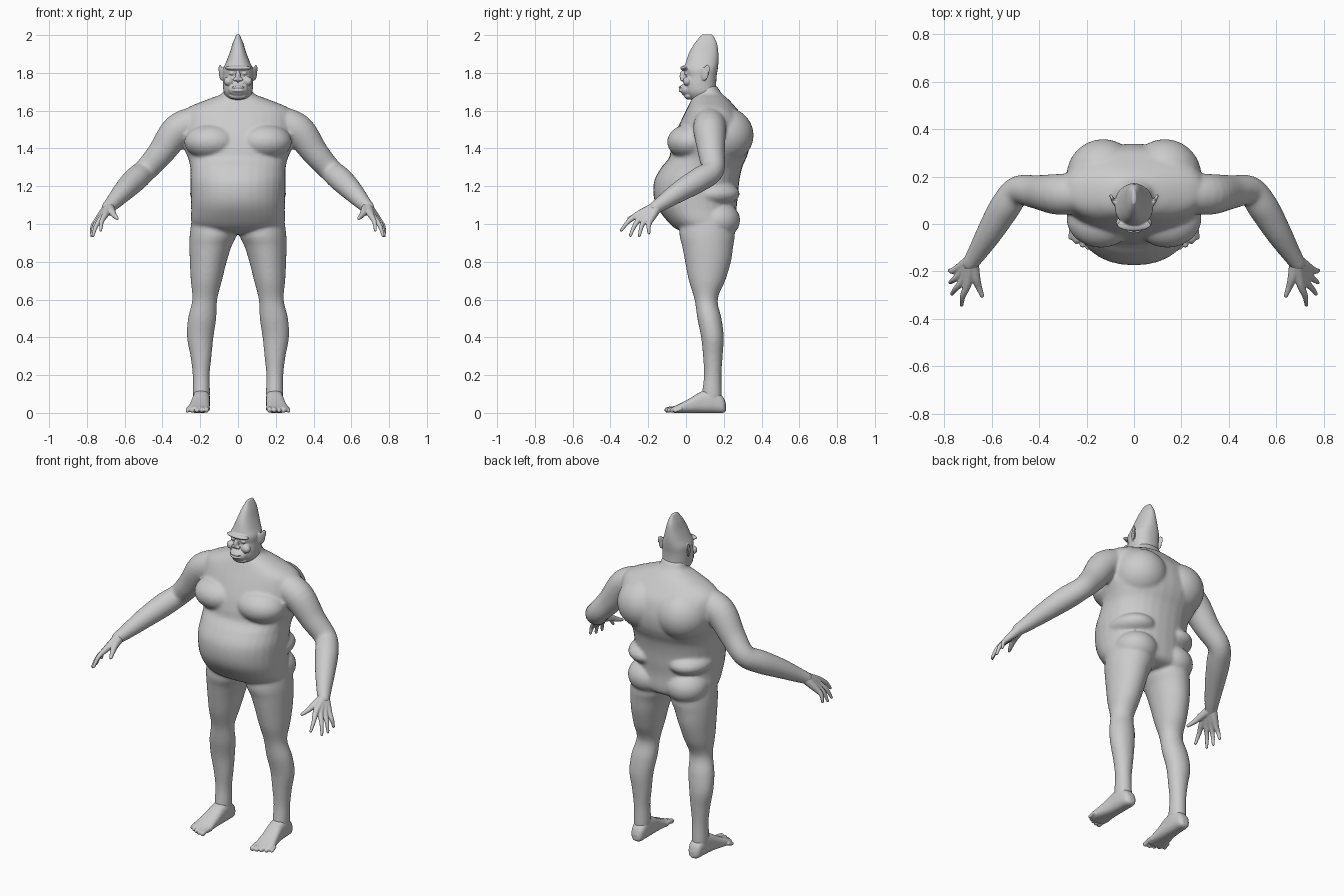
import bpy, bmesh, math
from mathutils import Vector, Matrix

cube = bpy.data.objects.get("Cube")
if cube:
    bpy.data.objects.remove(cube)

clay = bpy.data.materials.new("grey clay")
clay.use_nodes = True
GREY = (0.6, 0.6, 0.6, 1)
clay.diffuse_color = GREY
bsdf = clay.node_tree.nodes["Principled BSDF"]
bsdf.inputs["Base Color"].default_value = GREY
bsdf.inputs["Roughness"].default_value = 0.7
SEGMENTS = 32
SIDES = (("left", 1), ("right", -1))


def smooth_rows(rows, steps=5):
    """Catmull-Rom interpolation of number rows."""
    rows = [Vector(r) for r in rows]
    pad = [rows[0]] + rows + [rows[-1]]
    out = []
    for a, b, c, d in zip(pad, pad[1:], pad[2:], pad[3:]):
        for k in range(steps):
            t = k / steps
            out.append(b + (c - a) * (t / 2) + (2 * a - 5 * b + 4 * c - d) * (t * t / 2)
                       + (3 * b - a - 3 * c + d) * (t ** 3 / 2))
    return out + [rows[-1]]


def skin(bm, rings):
    """Closed skin through rings of points."""
    rings = [[bm.verts.new(p) for p in ring] for ring in rings]
    for r, q in zip(rings, rings[1:]):
        for i in range(SEGMENTS):
            j = (i + 1) % SEGMENTS
            bm.faces.new((r[i], r[j], q[j], q[i]))
    bm.faces.new(rings[0])
    bm.faces.new(rings[-1])


def oval(power):
    """Unit superellipse points."""
    pts = []
    for i in range(SEGMENTS):
        a = 2 * math.pi * i / SEGMENTS
        c, s = math.cos(a), math.sin(a)
        pts.append((math.copysign(abs(c) ** (2 / power), c),
                    math.copysign(abs(s) ** (2 / power), s)))
    return pts


def loft(bm, rows, axis="z", side=1, power=2.0):
    """Rows: position along axis, x min, x max, then min and max of the other axis."""
    rings = []
    for pos, x0, x1, w0, w1 in smooth_rows(rows):
        ring = []
        for u, v in oval(power):
            x = side * ((x0 + x1) / 2 + u * (x1 - x0) / 2)
            w = (w0 + w1) / 2 + v * (w1 - w0) / 2
            ring.append((x, w, pos) if axis == "z" else (x, pos, w))
        rings.append(ring)
    skin(bm, rings)


def blob(bm, centre, radii, side=1, tilt=0):
    x, y, z = centre
    m = (Matrix.Translation((x * side, y, z)) @ Matrix.Rotation(tilt * side, 4, "Z")
         @ Matrix.Diagonal((*radii, 1)))
    bmesh.ops.create_uvsphere(bm, u_segments=32, v_segments=20, radius=1, matrix=m)


def tube(bm, rows, side=1):
    """Round limb through rows of x, y, z, radius, with a round tip."""
    rows = smooth_rows(rows)
    pts = [Vector(r[:3]) for r in rows]
    rings = []
    for i, (p, row) in enumerate(zip(pts, rows)):
        t = pts[min(i + 1, len(pts) - 1)] - pts[max(i - 1, 0)]
        u = t.cross(Vector((1, 0, 1))).normalized()
        v = t.cross(u).normalized()
        ring = [p + (u * a + v * b) * row[3] for a, b in oval(2)]
        rings.append([(q.x * side, q.y, q.z) for q in ring])
    skin(bm, rings)
    blob(bm, pts[-1], [rows[-1][3]] * 3, side)


def finish(bm, name, voxel, relax):
    """Fuse overlapping shells into one smooth skin."""
    bmesh.ops.recalc_face_normals(bm, faces=bm.faces[:])
    mesh = bpy.data.meshes.new(name)
    bm.to_mesh(mesh)
    bm.free()
    mesh.materials.append(clay)
    mesh.polygons.foreach_set("use_smooth", [True] * len(mesh.polygons))
    obj = bpy.data.objects.new(name, mesh)
    bpy.context.collection.objects.link(obj)
    fuse = obj.modifiers.new("fuse", "REMESH")
    fuse.mode = "VOXEL"
    fuse.voxel_size = voxel
    fuse.use_smooth_shade = True
    soft = obj.modifiers.new("soften", "SMOOTH")
    soft.factor = 0.5
    soft.iterations = relax


# Torso, neck to crotch
body = bmesh.new()
torso = [(1.73, .07, .055, .165), (1.69, .085, .05, .19), (1.66, .16, .03, .225),
         (1.61, .275, .005, .27), (1.55, .30, -.025, .315), (1.47, .295, -.06, .337),
         (1.40, .285, -.08, .335), (1.35, .265, -.09, .32), (1.30, .253, -.13, .298),
         (1.23, .253, -.168, .283), (1.15, .25, -.172, .275), (1.08, .248, -.148, .268),
         (1.0, .245, -.085, .268), (.965, .2, -.035, .25), (.945, .1, .03, .2)]
loft(body, [(z, -w, w, f, b) for z, w, f, b in torso], power=2.2)

leg = [(1.06, .02, .24, -.02, .24), (.95, .006, .255, -.035, .258), (.88, .035, .257, -.02, .25),
       (.8, .06, .255, -.005, .238), (.7, .085, .25, .015, .208), (.6, .11, .242, .045, .168),
       (.5, .115, .265, .06, .188), (.4, .13, .27, .08, .2), (.3, .14, .252, .09, .194),
       (.2, .15, .24, .095, .188), (.1, .148, .24, .085, .19), (.05, .155, .235, .09, .19)]
arm = [(.22, .13, 1.54, .085), (.32, .125, 1.495, .086), (.41, .135, 1.375, .071),
       (.49, .14, 1.285, .062), (.545, .07, 1.235, .065), (.605, -.03, 1.175, .056),
       (.66, -.12, 1.115, .042), (.69, -.165, 1.085, .034)]
for _, s in SIDES:
    loft(body, leg, side=s)
    tube(body, arm, s)
    blob(body, (.14, .025, 1.435), (.145, .125, .095), s)   # chest
    blob(body, (.13, .20, 1.47), (.155, .158, .15), s)      # upper back
    blob(body, (.125, .165, 1.02), (.122, .122, .10), s)    # buttock
    blob(body, (.13, .13, 1.16), (.125, .155, .07), s)      # waist roll
finish(body, "body", .008, 10)

# Head with a tall narrow crown
head = bmesh.new()
skull = [(2.004, .008, .085, .14), (1.96, .027, .048, .163), (1.91, .043, .018, .171),
         (1.86, .062, 0, .172), (1.82, .079, -.01, .168), (1.78, .08, -.002, .162),
         (1.74, .08, -.008, .16), (1.70, .076, -.006, .162), (1.67, .062, .012, .165),
         (1.65, .045, .04, .15)]
loft(head, [(z, -w, w, f, b) for z, w, f, b in skull], power=2.3)
blob(head, (0, -.004, 1.826), (.072, .026, .013))    # brow
blob(head, (0, -.018, 1.782), (.014, .016, .03))     # nose
blob(head, (0, .004, 1.712), (.052, .034, .036))     # muzzle
blob(head, (0, -.026, 1.724), (.034, .014, .008))    # upper lip
blob(head, (0, -.025, 1.706), (.032, .014, .008))    # lower lip
blob(head, (0, .016, 1.677), (.045, .026, .018))     # chin
for _, s in SIDES:
    blob(head, (.015, -.02, 1.765), (.012, .012, .01), s)       # nostril
    blob(head, (.05, .006, 1.756), (.026, .022, .024), s)       # cheek
    blob(head, (.034, .002, 1.797), (.014, .012, .009), s)      # eye
    blob(head, (.085, .095, 1.795), (.009, .028, .036), s, -.5)  # ear
    blob(head, (.094, .112, 1.82), (.007, .016, .024), s, -.5)   # ear tip
finish(head, "head", .004, 4)

# Hands
thumb = [(.682, -.165, 1.085, .028), (.668, -.225, 1.065, .02),
         (.655, -.265, 1.045, .014), (.64, -.302, 1.03, .009)]
tips = [Vector(p) for p in ((.727, -.342, .967), (.768, -.295, .939),
                            (.775, -.247, .938), (.777, -.196, .952))]
wrist, index_base, little_base = (Vector(p) for p in (
    (.682, -.152, 1.094), (.705, -.262, 1.045), (.748, -.192, 1.015)))
for label, s in SIDES:
    hand = bmesh.new()
    tube(hand, thumb, s)
    for i, tip in enumerate(tips):
        base = index_base.lerp(little_base, i / 3)
        knuckle = base.lerp(tip, .5) + Vector((.006, -.004, .006))
        tube(hand, [(*wrist, .029), (*wrist.lerp(base, .55), .023), (*base, .017),
                    (*knuckle, .012), (*tip, .008)], s)
    finish(hand, label + "_hand", .004, 3)

# Feet
sole = [(.212, .175, .205, .012, .045), (.195, .155, .228, 0, .085), (.14, .148, .238, 0, .125),
        (.08, .148, .243, 0, .112), (.02, .15, .254, 0, .077), (-.03, .15, .266, 0, .05),
        (-.06, .152, .266, 0, .036), (-.075, .16, .255, .004, .03)]
for label, s in SIDES:
    foot = bmesh.new()
    loft(foot, sole, "y", s, 2.6)
    for i in range(5):
        x = .163 + .025 * i
        tip = -.1 + .002 * i + .0022 * i * i
        r = .016 - .0012 * i
        tube(foot, [(x, -.03, .022, r), (x + .002, tip + .03, .022, r * .85),
                    (x + .004, tip, r, r * .9)], s)
    finish(foot, label + "_foot", .004, 3)
